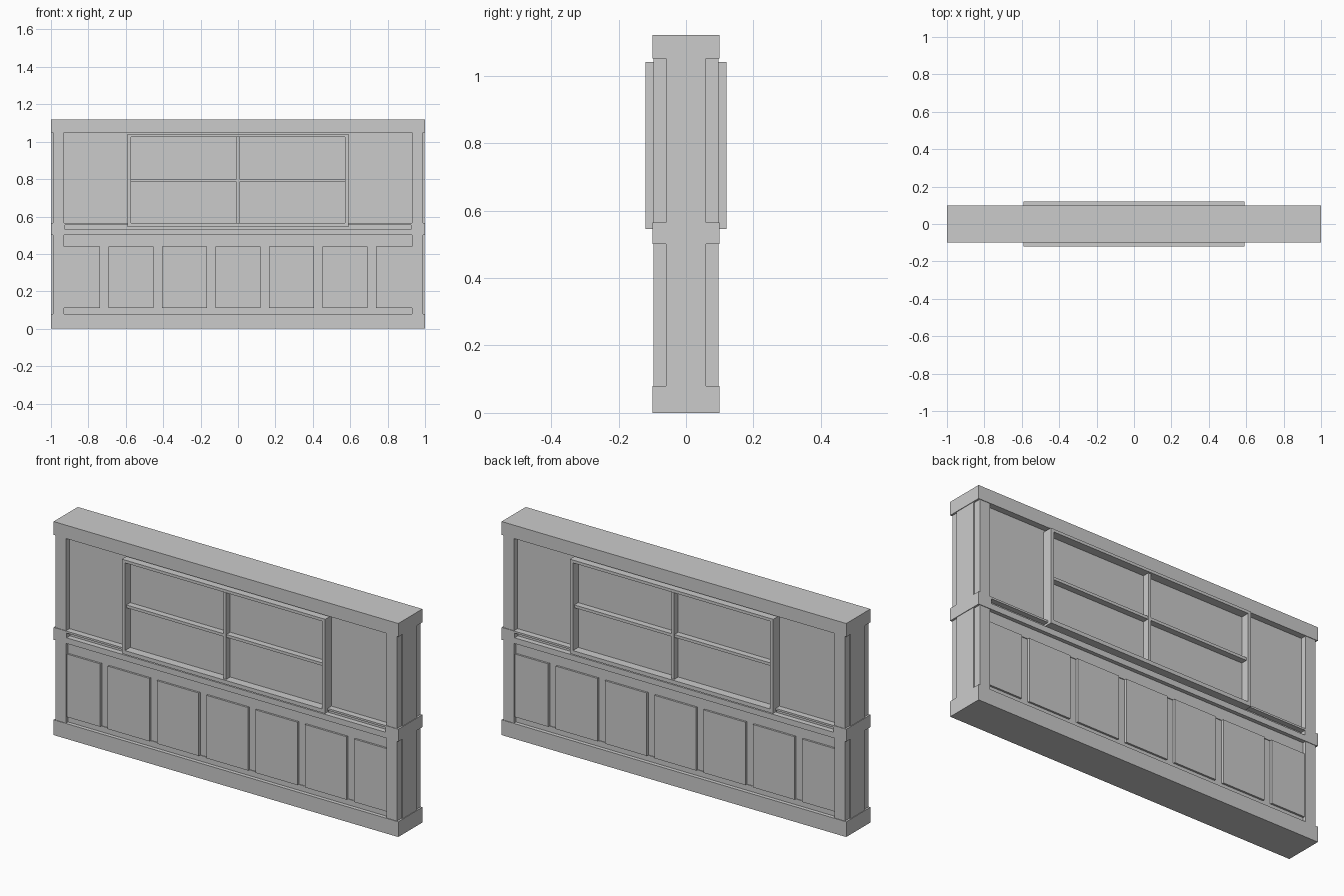
import bpy, bmesh

if "Cube" in bpy.data.objects:
    bpy.data.objects.remove(bpy.data.objects["Cube"])

def box(name, x0, x1, y0, y1, z0, z1):
    bm = bmesh.new()
    bmesh.ops.create_cube(bm, size=1)
    for v in bm.verts:
        v.co = ((x0 + x1) / 2 + v.co.x * (x1 - x0),
                (y0 + y1) / 2 + v.co.y * (y1 - y0),
                (z0 + z1) / 2 + v.co.z * (z1 - z0))
    me = bpy.data.meshes.new(name)
    bm.to_mesh(me)
    bm.free()
    ob = bpy.data.objects.new(name, me)
    bpy.context.collection.objects.link(ob)
    return ob

def both(name, x0, x1, depth, z0, z1):
    """Bar running through the wall, showing on front and back."""
    return box(name, x0, x1, -depth, depth, z0, z1)

# wall body: base, cap, recessed core
both("base", -1, 1, 0.10, 0, 0.08)
both("cap", -1, 1, 0.10, 1.05, 1.12)
both("core_upper", -0.94, 0.94, 0.068, 0.55, 1.06)
both("core_lower", -0.94, 0.94, 0.076, 0.07, 0.51)

# middle band with a groove
both("band_lower", -1, 1, 0.10, 0.50, 0.53)
both("band_upper", -1, 1, 0.10, 0.555, 0.565)
both("band_groove", -0.94, 0.94, 0.072, 0.53, 0.555)

# end posts with notched corners
for s in (-1, 1):
    def side(name, a, b, d, z0, z1):
        both(name, min(s * a, s * b), max(s * a, s * b), d, z0, z1)
    side("band_end", 0.925, 1, 0.10, 0.53, 0.555)
    for z0, z1 in ((0.08, 0.50), (0.565, 1.05)):
        side("end_post", 0.93, 0.99, 0.097, z0, z1)
        side("end_panel", 0.93, 0.997, 0.06, z0, z1)

# lower rails and raised panels
both("panel_rail_top", -0.93, 0.93, 0.08, 0.44, 0.50)
both("panel_rail_bottom", -0.93, 0.93, 0.08, 0.08, 0.11)
for i in range(-3, 4):
    c = i * 0.286
    x0, x1 = max(c - 0.121, -0.93), min(c + 0.121, 0.93)
    both("raised_panel", x0, x1, 0.09, 0.11, 0.44)

# window: outer frame, glazing bars, panes
for s in (-1, 1):
    both("window_jamb", min(s * 0.59, s * 0.572), max(s * 0.59, s * 0.572), 0.12, 0.545, 1.04)
both("window_head", -0.572, 0.572, 0.12, 1.025, 1.04)
both("window_sill", -0.572, 0.572, 0.12, 0.545, 0.565)
both("window_mullion", -0.008, 0.008, 0.11, 0.565, 1.025)
both("window_transom", -0.572, 0.572, 0.108, 0.785, 0.80)
both("window_pane", -0.572, 0.572, 0.076, 0.565, 1.025)
